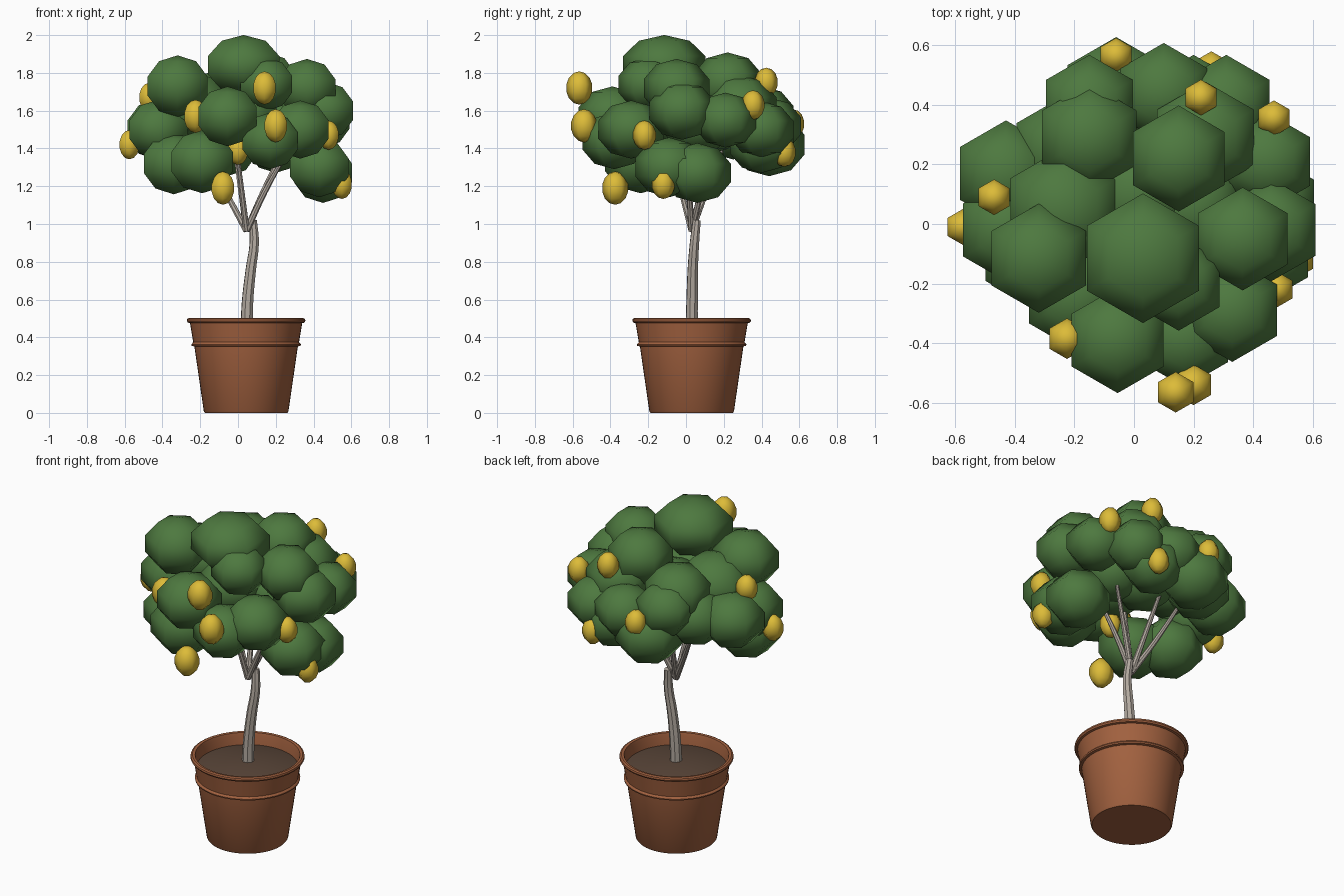
import bpy, bmesh, math
from mathutils import Matrix


def mat(name, rgb):
    m = bpy.data.materials.new(name)
    m.diffuse_color = (*rgb, 1)
    return m


GREEN = mat("leaf_green", (0.075, 0.19, 0.05))
YELLOW = mat("fruit_yellow", (0.72, 0.50, 0.04))
CLAY = mat("terracotta", (0.36, 0.12, 0.05))
SOIL = mat("soil_brown", (0.10, 0.06, 0.04))
BARK = mat("bark_grey", (0.45, 0.40, 0.35))


def select(ob):
    bpy.ops.object.select_all(action='DESELECT')
    ob.select_set(True)
    bpy.context.view_layer.objects.active = ob


def finish(name, bm, material, angle=None):
    me = bpy.data.meshes.new(name)
    bm.to_mesh(me)
    bm.free()
    ob = bpy.data.objects.new(name, me)
    bpy.context.collection.objects.link(ob)
    me.materials.append(material)
    select(ob)
    if angle is None:
        bpy.ops.object.shade_smooth()
    else:
        bpy.ops.object.shade_smooth_by_angle(angle=math.radians(angle))
    return ob


def blob(name, x, y, z, r, rz, material, rings=5):
    # six-sided smooth ellipsoid
    bm = bmesh.new()
    bmesh.ops.create_uvsphere(bm, u_segments=6, v_segments=rings, radius=1,
                              matrix=Matrix.Translation((x, y, z)) @ Matrix.Diagonal((r, r, rz, 1)))
    return finish(name, bm, material)


def lathe(name, profile, cx, cy, material, steps=48):
    bm = bmesh.new()
    vs = [bm.verts.new((cx + r, cy, z)) for r, z in profile]
    es = [bm.edges.new(p) for p in zip(vs, vs[1:])]
    bmesh.ops.spin(bm, geom=vs + es, cent=(cx, cy, 0), axis=(0, 0, 1),
                   angle=math.tau, steps=steps, use_duplicate=False)
    bmesh.ops.remove_doubles(bm, verts=bm.verts, dist=1e-4)
    bmesh.ops.recalc_face_normals(bm, faces=bm.faces)
    return finish(name, bm, material, 35)


def limb(name, pts):
    # tapered tube through (x, y, z, radius) points
    cu = bpy.data.curves.new(name, 'CURVE')
    cu.dimensions = '3D'
    cu.bevel_depth = 1
    cu.bevel_resolution = 2
    cu.resolution_u = 4
    cu.use_fill_caps = True
    sp = cu.splines.new('BEZIER')
    sp.bezier_points.add(len(pts) - 1)
    for bp, (x, y, z, r) in zip(sp.bezier_points, pts):
        bp.co, bp.radius = (x, y, z), r
        bp.handle_left_type = bp.handle_right_type = 'AUTO'
    ob = bpy.data.objects.new(name, cu)
    bpy.context.collection.objects.link(ob)
    cu.materials.append(BARK)
    select(ob)
    bpy.ops.object.convert(target='MESH')
    bpy.ops.object.shade_smooth_by_angle(angle=math.radians(40))


# Pot with band and rolled rim, plus domed soil
PX, PY = 0.043, 0.03
lathe("pot", [(0, 0), (0.218, 0), (0.224, 0.008), (0.274, 0.352), (0.288, 0.355),
              (0.290, 0.363), (0.284, 0.370), (0.280, 0.374), (0.297, 0.475), (0.309, 0.478),
              (0.314, 0.487), (0.312, 0.497), (0.303, 0.502), (0.288, 0.500), (0.284, 0.485),
              (0.276, 0.42)], PX, PY, CLAY)
lathe("soil", [(0, 0.468), (0.10, 0.462), (0.20, 0.449), (0.280, 0.43)], PX, PY, SOIL)

# Trunk and branches
limb("trunk", [(0.046, 0.03, 0.44, 0.034), (0.05, 0.032, 0.58, 0.032), (0.068, 0.036, 0.76, 0.029),
               (0.086, 0.045, 0.90, 0.026), (0.079, 0.057, 1.02, 0.022)])
TIPS = [(-0.01, -0.09, 1.42), (-0.20, 0.18, 1.45), (0.26, 0.0, 1.38),
        (0.24, 0.14, 1.40), (-0.02, 0.20, 1.42)]
for i, (x, y, z) in enumerate(TIPS):
    mx, my = 0.045 + (x - 0.045) * 0.45, 0.03 + (y - 0.03) * 0.45
    limb(f"branch_{i}", [(0.045, 0.03, 0.965, 0.018), (mx, my, 1.17, 0.015), (x, y, z, 0.010)])

# Foliage clumps: x, y, z, radius
LEAVES = [
    (0.03, -0.115, 1.84, .22), (0.15, 0.22, 1.75, .18), (0.365, -0.05, 1.72, .175),
    (-0.32, -0.115, 1.73, .185), (-0.235, 0.05, 1.62, .21), (-0.15, 0.29, 1.64, .185),
    (0.24, 0.29, 1.62, .19), (0.31, 0.40, 1.50, .17), (0.10, 0.44, 1.52, .17),
    (-0.06, 0.44, 1.42, .19), (-0.15, 0.40, 1.58, .17), (-0.24, 0.25, 1.50, .18),
    (-0.43, 0.17, 1.50, .18), (-0.42, -0.02, 1.50, .18), (-0.34, -0.10, 1.32, .185),
    (-0.19, -0.24, 1.33, .19), (-0.055, -0.39, 1.57, .18), (0.15, -0.20, 1.74, .16),
    (0.17, -0.38, 1.44, .17), (0.33, -0.29, 1.50, .175), (0.43, -0.09, 1.30, .18),
    (0.45, 0.06, 1.27, .18), (0.46, -0.02, 1.60, .175), (0.45, 0.21, 1.55, .165),
    (0.20, 0.40, 1.42, .17), (0.02, 0.10, 1.54, .20), (0.20, 0.06, 1.53, .18),
    (0.04, -0.12, 1.58, .19)]
for i, (x, y, z, r) in enumerate(LEAVES):
    blob(f"leaf_clump_{i}", x, y, z, r * 1.04, r * (0.73 if i == 0 else 0.88), GREEN)

# Fruit
FRUIT = [(0.14, -0.565, 1.72), (0.20, -0.54, 1.52), (-0.08, -0.375, 1.19), (0.0, -0.2, 1.39),
         (0.55, -0.12, 1.21), (-0.225, -0.385, 1.57), (-0.47, 0.09, 1.67), (-0.575, -0.01, 1.42),
         (0.48, -0.22, 1.47), (0.225, 0.425, 1.75), (0.47, 0.355, 1.63), (-0.06, 0.565, 1.53),
         (0.26, 0.52, 1.38)]
for i, (x, y, z) in enumerate(FRUIT):
    s = 1.0 if y < -0.3 else 0.88
    blob(f"fruit_{i}", x, y, z, 0.07 * s, 0.088 * s, YELLOW, 7)
